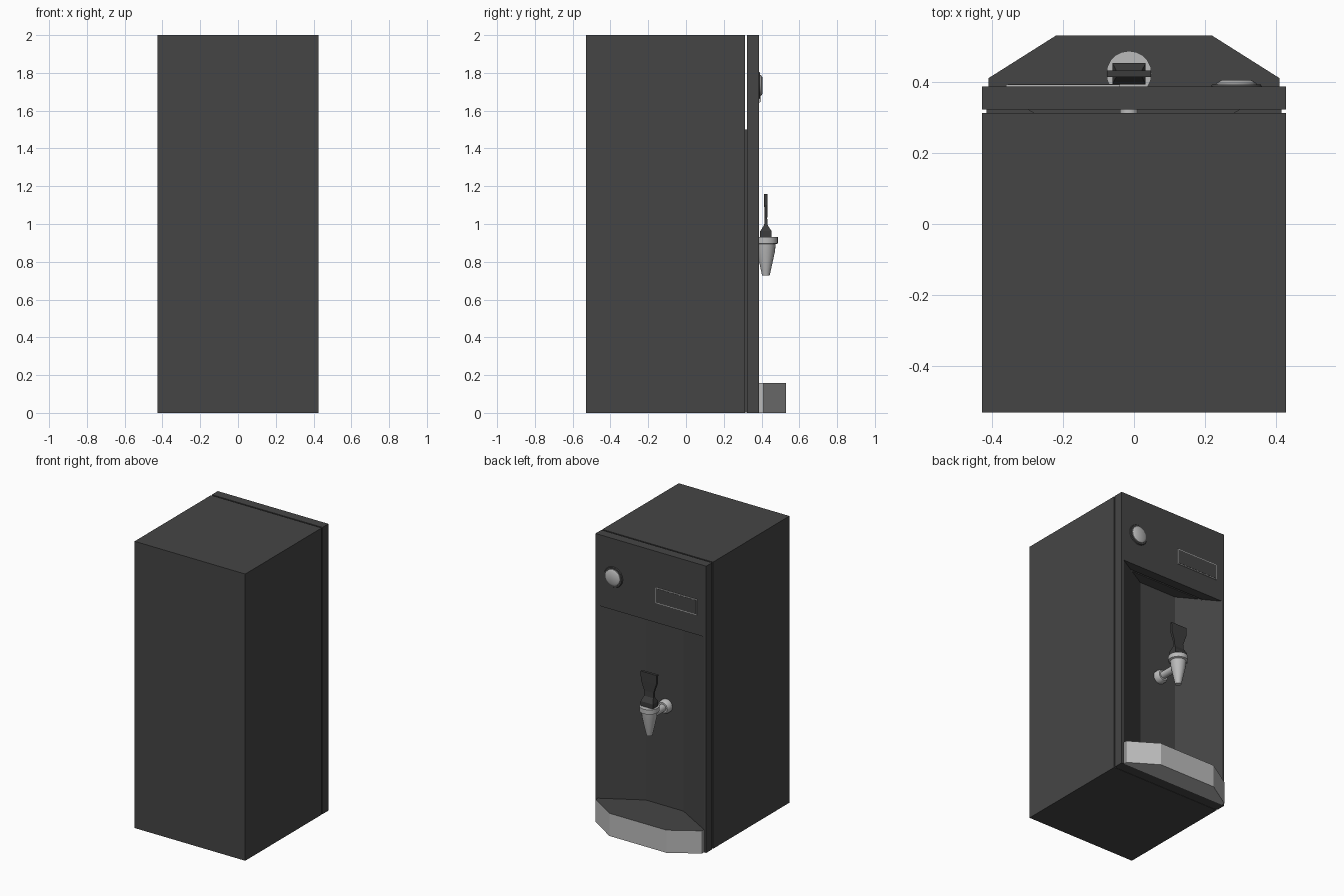
import bpy, bmesh, math
from mathutils import Matrix, Vector

if "Cube" in bpy.data.objects:
    bpy.data.objects.remove(bpy.data.objects["Cube"])


def material(name, v):
    m = bpy.data.materials.new(name)
    m.diffuse_color = (v, v, v, 1)
    m.use_nodes = True
    m.node_tree.nodes["Principled BSDF"].inputs["Base Color"].default_value = m.diffuse_color
    return m


DARK = material("dark charcoal", 0.06)
STEEL = material("brushed steel", 0.50)
BLACK = material("handle black", 0.045)


def finish(name, bm, mats, smooth=False):
    bmesh.ops.recalc_face_normals(bm, faces=bm.faces)
    me = bpy.data.meshes.new(name)
    bm.to_mesh(me)
    bm.free()
    for m in mats:
        me.materials.append(m)
    ob = bpy.data.objects.new(name, me)
    bpy.context.collection.objects.link(ob)
    if smooth:
        bpy.ops.object.select_all(action='DESELECT')
        ob.select_set(True)
        bpy.context.view_layer.objects.active = ob
        bpy.ops.object.shade_smooth_by_angle(angle=math.radians(35))
    return ob


def prism(name, plan, z0, z1, mat):
    """Vertical extrusion of an x/y outline."""
    bm = bmesh.new()
    f = bm.faces.new([bm.verts.new((x, y, z0)) for x, y in plan])
    ext = bmesh.ops.extrude_face_region(bm, geom=[f])
    vs = [v for v in ext["geom"] if isinstance(v, bmesh.types.BMVert)]
    bmesh.ops.translate(bm, verts=vs, vec=(0, 0, z1 - z0))
    return finish(name, bm, [mat])


def box(name, x0, x1, y0, y1, z0, z1, mat):
    return prism(name, [(x0, y0), (x1, y0), (x1, y1), (x0, y1)], z0, z1, mat)


def lathe(name, profile, origin, mat, along_y=False, n=20):
    """Stack of rings (radius, height), capped; axis is z or y."""
    bm = bmesh.new()
    rings = [[bm.verts.new((r * math.cos(2 * math.pi * i / n),
                            r * math.sin(2 * math.pi * i / n), h))
              for i in range(n)] for r, h in profile]
    for a, b in zip(rings, rings[1:]):
        for i in range(n):
            j = (i + 1) % n
            bm.faces.new((a[i], a[j], b[j], b[i]))
    bm.faces.new(rings[0])
    bm.faces.new(rings[-1])
    if along_y:
        bm.transform(Matrix.Rotation(-math.pi / 2, 4, 'X'))
    bm.transform(Matrix.Translation(Vector(origin)))
    return finish(name, bm, [mat], True)


def mirrored(half):
    """Complete an outline from its +x half."""
    return half + [(-x, y) for x, y in reversed(half)]


FRONT = 0.387

# cabinet, recessed seam and dispensing panel
parts = [box("cabinet", -0.427, 0.427, -0.53, 0.312, 0, 2, DARK),
         box("seam_filler", -0.415, 0.415, 0.305, 0.33, 0.002, 1.5, DARK),
         box("dispensing_panel", -0.427, 0.427, 0.322, FRONT, 0, 2, DARK)]

# faceted alcove cut through all three
cutter = prism("alcove_cutter", mirrored([(0.41, 0.45), (0.41, FRONT), (0.145, 0.235)]),
               0.158, 1.503, DARK)
cutter.hide_render = True
for ob in parts:
    mod = ob.modifiers.new("alcove", 'BOOLEAN')
    mod.operation, mod.solver, mod.object = 'DIFFERENCE', 'EXACT', cutter
    bpy.context.view_layer.objects.active = ob
    bpy.ops.object.modifier_apply(modifier=mod.name)
bpy.data.objects.remove(cutter)

# drip tray, dark on top
tray = prism("drip_tray", mirrored([(0.41, FRONT), (0.41, 0.41), (0.22, 0.53)]), 0, 0.158, STEEL)
tray.data.materials.append(DARK)
for p in tray.data.polygons:
    if p.normal.z > 0.5:
        p.material_index = 1

# round button with its collar
lathe("button_collar", [(0.072, 0), (0.068, 0.006)], (0.288, FRONT, 1.733), DARK, True)
lathe("button", [(0.058, 0), (0.056, 0.01), (0.042, 0.018)], (0.288, FRONT, 1.733), STEEL, True)

# blank label plate with thin steel rim
box("label_rim", -0.36, -0.04, FRONT - 0.002, FRONT + 0.006, 1.642, 1.75, STEEL)
box("label_face", -0.355, -0.045, FRONT, FRONT + 0.0075, 1.647, 1.745, DARK)

# tap: cup, supply pipe, wall flange
TX, TY = -0.014, 0.423
lathe("tap_cup", [(0.02, 0.727), (0.025, 0.75), (0.047, 0.85), (0.052, 0.893),
                  (0.064, 0.898), (0.064, 0.93)], (TX, TY, 0), STEEL)
lathe("tap_pipe", [(0.025, 0), (0.025, 0.19)], (TX, 0.233, 0.86), STEEL, True)
lathe("tap_flange", [(0.046, 0), (0.046, 0.025), (0.036, 0.045)], (TX, 0.233, 0.86), STEEL, True)

# tap handle: block base, narrow neck, flared paddle
bm = bmesh.new()
loops = [[bm.verts.new((TX + sx * hx, TY + sy * hy, z))
          for sx, sy in ((-1, -1), (1, -1), (1, 1), (-1, 1))]
         for hx, hy, z in ((0.047, 0.03, 0.929), (0.047, 0.03, 0.962), (0.036, 0.009, 0.995),
                           (0.036, 0.007, 1.03), (0.06, 0.009, 1.1), (0.062, 0.009, 1.16))]
for a, b in zip(loops, loops[1:]):
    for i in range(4):
        j = (i + 1) % 4
        bm.faces.new((a[i], a[j], b[j], b[i]))
bm.faces.new(loops[0])
bm.faces.new(loops[-1])
finish("tap_handle", bm, [BLACK])
